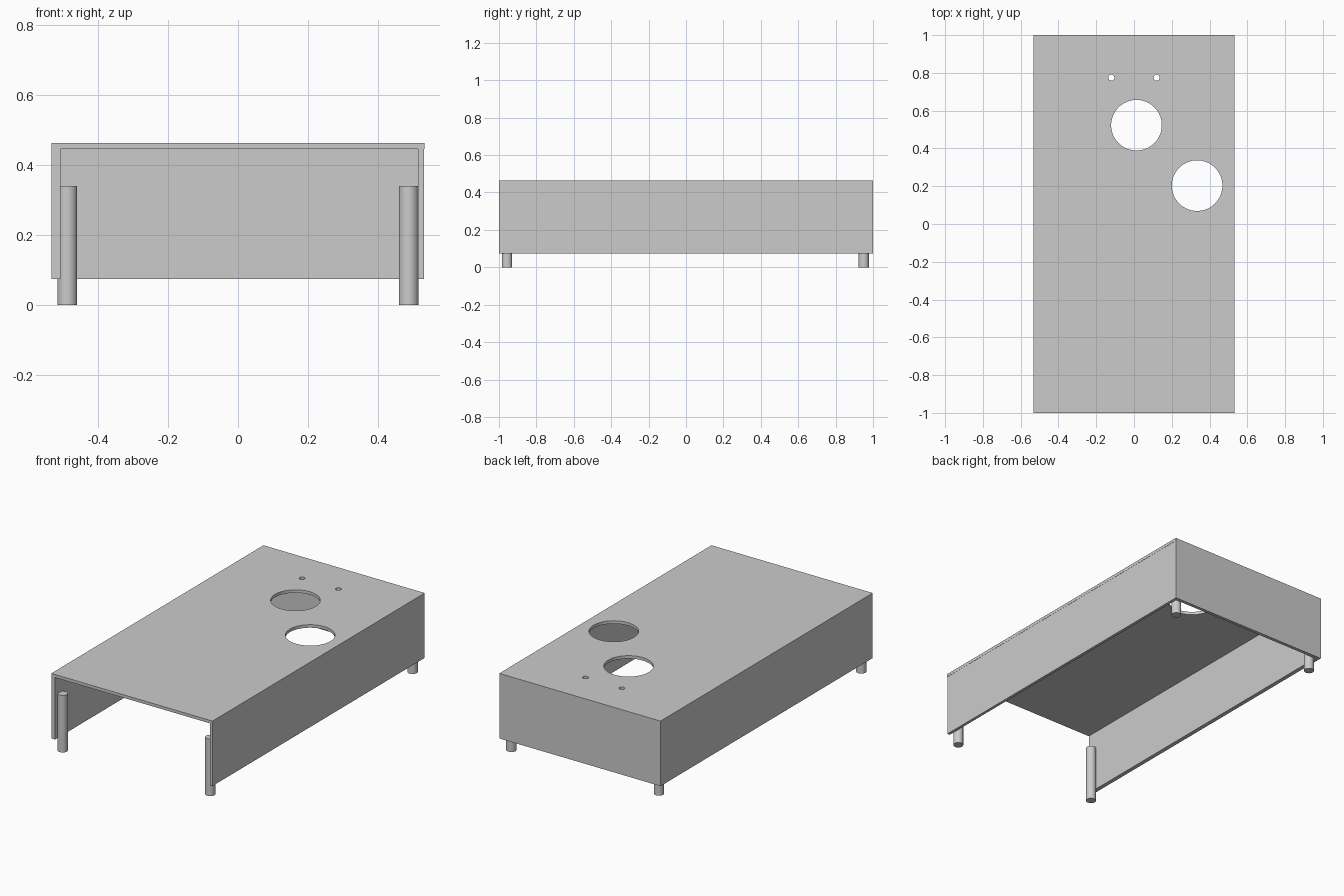
import bpy
import bmesh
from mathutils import Matrix, Vector

cube = bpy.data.objects.get("Cube")
if cube:
    bpy.data.objects.remove(cube)

grey = bpy.data.materials.new("plain_grey")
grey.use_nodes = True
colour = (0.6, 0.6, 0.6, 1)
grey.diffuse_color = colour
grey.node_tree.nodes["Principled BSDF"].inputs["Base Color"].default_value = colour


def finish(name, bm):
    mesh = bpy.data.meshes.new(name)
    bm.to_mesh(mesh)
    bm.free()
    mesh.materials.append(grey)
    obj = bpy.data.objects.new(name, mesh)
    bpy.context.collection.objects.link(obj)
    return obj


def box(name, low, high):
    low, high = Vector(low), Vector(high)
    bm = bmesh.new()
    bmesh.ops.create_cube(bm, size=1, matrix=Matrix.Translation((low + high) / 2)
                          @ Matrix.Diagonal((high - low).to_4d()))
    return finish(name, bm)


def cylinder(name, x, y, radius, bottom, top, sides=48):
    bm = bmesh.new()
    bmesh.ops.create_cone(bm, cap_ends=True, segments=sides, radius1=radius,
                          radius2=radius, depth=top - bottom,
                          matrix=Matrix.Translation((x, y, (bottom + top) / 2)))
    return finish(name, bm)


def smooth(obj):
    bpy.ops.object.select_all(action="DESELECT")
    obj.select_set(True)
    bpy.context.view_layer.objects.active = obj
    bpy.ops.object.shade_smooth_by_angle()


HALF, BASE, UNDER, TOP = 0.532, 0.075, 0.445, 0.463

# Panels: open at the front and underneath
top_panel = box("top_panel", (-HALF, -1, UNDER), (HALF, 1, TOP))
box("right_panel", (-HALF, -1, BASE), (-0.507, 1, UNDER))
box("left_panel", (0.514, -1, BASE), (HALF - 0.001, 1, UNDER))
box("back_panel", (-0.507, 0.98, BASE), (0.514, 1, UNDER))

# Two large round openings and two small screw holes
holes = [(0.013, 0.523, 0.134), (0.334, 0.203, 0.134),
         (-0.12, 0.775, 0.016), (0.12, 0.775, 0.016)]
for x, y, radius in holes:
    cutter = cylinder("hole_cutter", x, y, radius, UNDER - 0.1, TOP + 0.1, 64)
    cutter.hide_render = True
    cut = top_panel.modifiers.new("hole", "BOOLEAN")
    cut.object = cutter
    cut.solver = "EXACT"
    bpy.context.view_layer.objects.active = top_panel
    bpy.ops.object.modifier_apply(modifier=cut.name)
    bpy.data.objects.remove(cutter)
smooth(top_panel)

# Four round legs tucked into the corners
for end, y in (("front", -0.957), ("back", 0.95)):
    for side, x in (("right", -0.487), ("left", 0.487)):
        smooth(cylinder(f"{end}_{side}_leg", x, y, 0.028, 0, 0.34))
